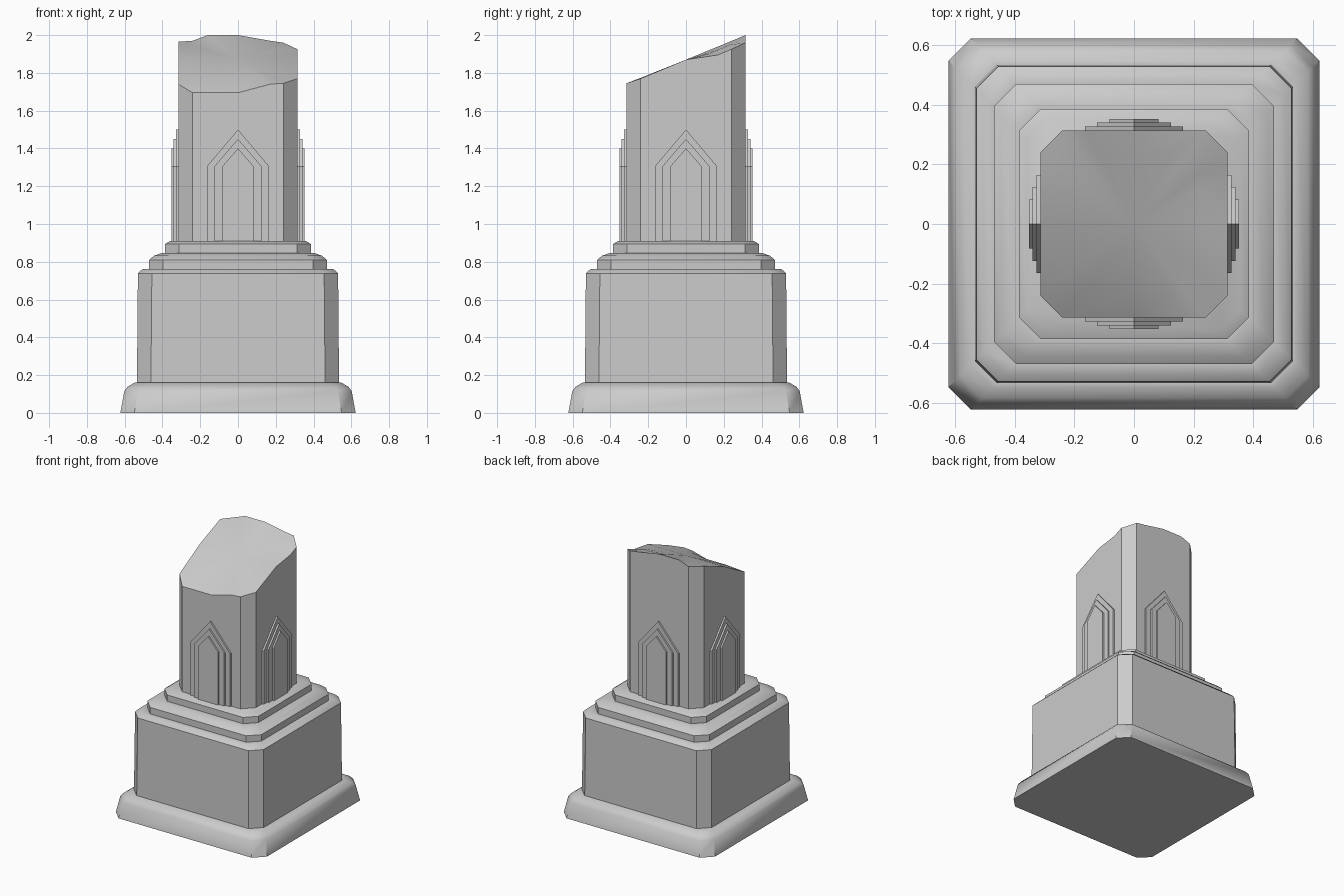
import bpy, bmesh
from math import radians

if "Cube" in bpy.data.objects:
    bpy.data.objects.remove(bpy.data.objects["Cube"])


def finish(name, bm, angle=35):
    bmesh.ops.recalc_face_normals(bm, faces=bm.faces)
    mesh = bpy.data.meshes.new(name)
    bm.to_mesh(mesh)
    bm.free()
    ob = bpy.data.objects.new(name, mesh)
    bpy.context.collection.objects.link(ob)
    bpy.ops.object.select_all(action='DESELECT')
    ob.select_set(True)
    bpy.context.view_layer.objects.active = ob
    bpy.ops.object.shade_smooth_by_angle(angle=radians(angle))
    return ob


def bridge(bm, a, b):
    n = len(a)
    for i in range(n):
        j = (i + 1) % n
        bm.faces.new((a[i], a[j], b[j], b[i]))


def octagon(h, c):
    k = h - c
    return [(-k, -h), (k, -h), (h, -k), (h, k), (k, h), (-k, h), (-h, k), (-h, -k)]


def tiers(name, profile, chamfer=0.074):
    """Loft a chamfered square through (half width, height) pairs."""
    bm = bmesh.new()
    rings = [[bm.verts.new((x, y, z)) for x, y in octagon(h, chamfer)] for h, z in profile]
    for a, b in zip(rings, rings[1:]):
        bridge(bm, a, b)
    bm.faces.new(rings[0])
    bm.faces.new(rings[-1])
    return finish(name, bm)


# Stepped pedestal: plinth, block, sloped collar and shaft seat
tiers("pedestal", [
    (0.623, 0.0), (0.602, 0.115), (0.585, 0.138), (0.548, 0.16), (0.535, 0.16),
    (0.53, 0.738), (0.505, 0.762), (0.47, 0.762), (0.47, 0.81), (0.445, 0.832),
    (0.405, 0.846), (0.387, 0.846), (0.387, 0.893), (0.36, 0.91)])

# Broken shaft: chamfered column with an uneven slanted top
H, K = 0.315, 0.24
rim = [(-K, -H, 1.695), (0, -H, 1.695), (.17, -H, 1.74), (K, -H, 1.745),
       (H, -K, 1.77), (H, 0, 1.87), (H, .17, 1.895), (H, K, 1.925),
       (K, H, 1.96), (.17, H, 1.97), (0, H, 2.0), (-.16, H, 2.0), (-K, H, 1.97),
       (-H, K, 1.965), (-H, 0, 1.87), (-H, -K, 1.74)]
bm = bmesh.new()
bottom = [bm.verts.new((x, y, 0.90)) for x, y, z in rim]
top = [bm.verts.new(p) for p in rim]
inner = [bm.verts.new((x * 0.72, y * 0.72,
                       0.6 * (1.87 + 0.41 * y * 0.72) + 0.4 * (z - 0.115 * y)))
         for x, y, z in rim]
centre = bm.verts.new((0, 0, 1.87))
bridge(bm, bottom, top)
bridge(bm, top, inner)
for i in range(len(inner)):
    bm.faces.new((inner[i], inner[(i + 1) % len(inner)], centre))
bm.faces.new(bottom)
finish("broken_shaft", bm)

# Three stacked pointed-arch panels on each of the four sides
for side in range(4):
    for layer, (w, apex, out) in enumerate([(0.165, 1.50, 0.328), (0.125, 1.45, 0.341),
                                            (0.083, 1.40, 0.353)]):
        bm = bmesh.new()
        arch = [(-w, 0.905), (w, 0.905), (w, 1.305), (0, apex), (-w, 1.305)]
        back = [bm.verts.new((x, -0.31, z)) for x, z in arch]
        front = [bm.verts.new((x, -out, z)) for x, z in arch]
        bridge(bm, back, front)
        bm.faces.new(back)
        bm.faces.new(front)
        panel = finish(f"arch_panel_{side}_{layer}", bm)
        panel.rotation_euler.z = radians(90 * side)
